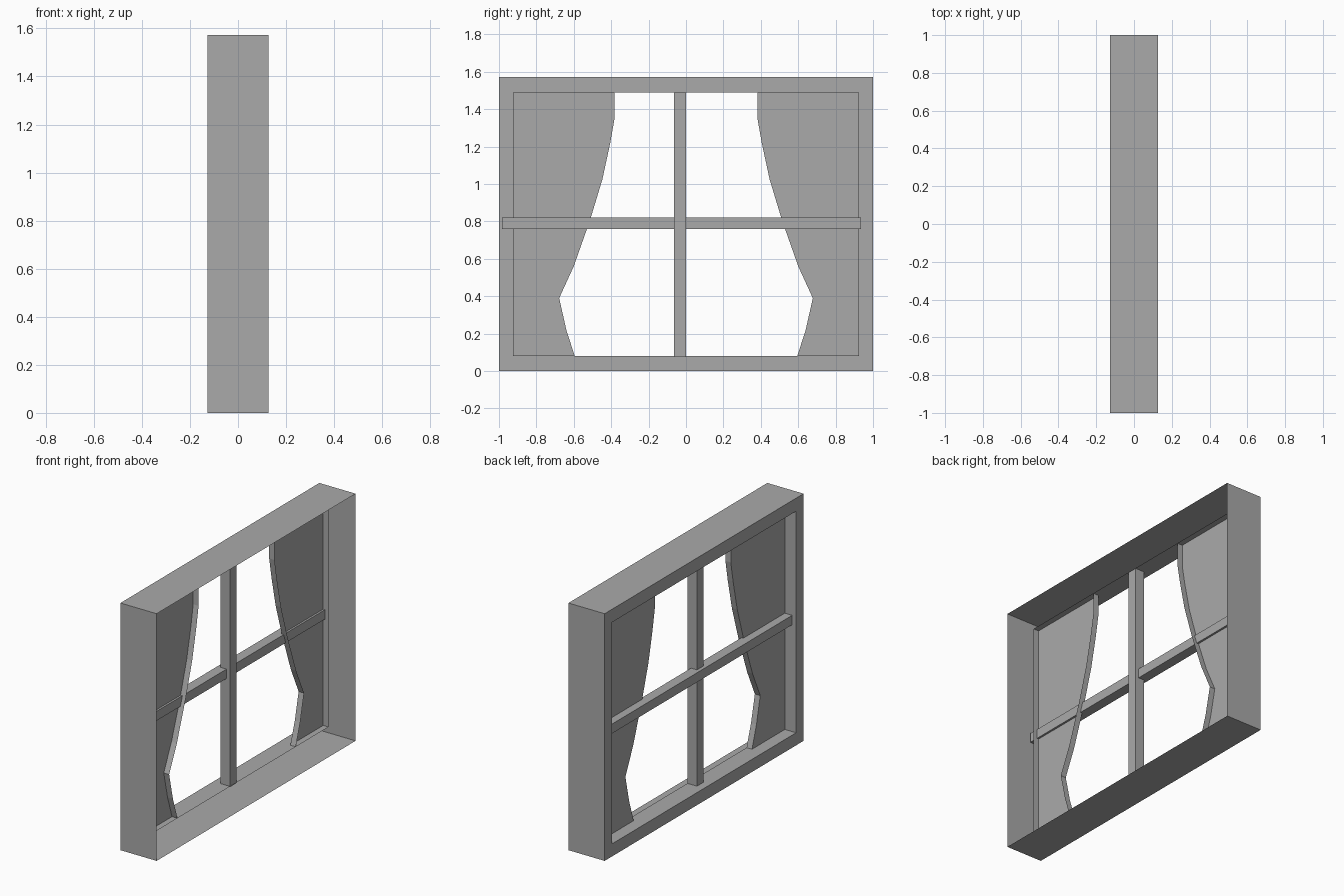
import bpy
import bmesh

cube = bpy.data.objects.get("Cube")
if cube:
    bpy.data.objects.remove(cube, do_unlink=True)

grey = bpy.data.materials.new("plain_grey")
grey.use_nodes = True
colour = (0.4, 0.4, 0.4, 1)
grey.diffuse_color = colour
grey.node_tree.nodes["Principled BSDF"].inputs["Base Color"].default_value = colour

HALF_DEPTH = 0.1275   # outer casing depth
HEIGHT = 1.573
RIM = -0.01           # free edge of the inner lip and curtain hems
SHEET = -0.048        # plane of the curtain cloth
IN_Y, IN_LOW, IN_TOP = 0.925, 0.08, 1.49


def finish(name, bm):
    mesh = bpy.data.meshes.new(name)
    bm.to_mesh(mesh)
    bm.free()
    mesh.materials.append(grey)
    obj = bpy.data.objects.new(name, mesh)
    bpy.context.collection.objects.link(obj)
    return obj


def loop(bm, points, x):
    return [bm.verts.new((x, y, z)) for y, z in points]


def bridge(bm, a, b, closed=True):
    n = len(a)
    for i in range(n if closed else n - 1):
        j = (i + 1) % n
        bm.faces.new((a[i], a[j], b[j], b[i]))


def rectangle(y, low, top):
    return [(-y, low), (y, low), (y, top), (-y, top)]


def box(name, xs, ys, zs):
    bm = bmesh.new()
    bmesh.ops.create_cube(bm, size=1)
    for v in bm.verts:
        v.co = [r[0] if c < 0 else r[1] for c, r in zip(v.co, (xs, ys, zs))]
    return finish(name, bm)


# Casing: outer wall, flat border and inner lip, open on the +x side
bm = bmesh.new()
outer = rectangle(1, 0, HEIGHT)
inner = rectangle(IN_Y, IN_LOW, IN_TOP)
rings = [loop(bm, outer, HALF_DEPTH), loop(bm, outer, -HALF_DEPTH),
         loop(bm, inner, -HALF_DEPTH), loop(bm, inner, RIM)]
for a, b in zip(rings, rings[1:]):
    bridge(bm, a, b)
bmesh.ops.recalc_face_normals(bm, faces=bm.faces)
finish("window_casing", bm)

# Curtains: a flat sheet with a hem along its draped edge
drape = [(0.382, IN_TOP), (0.382, 1.35), (0.405, 1.22), (0.447, 1.025),
         (0.512, 0.81), (0.6, 0.56), (0.678, 0.39), (0.64, 0.22), (0.595, IN_LOW)]
for name, side in (("left_curtain", 1), ("right_curtain", -1)):
    bm = bmesh.new()
    edge = [(side * y, z) for y, z in drape]
    back = loop(bm, edge, SHEET)
    wall = loop(bm, [(side * IN_Y, z) for y, z in drape], SHEET)
    bridge(bm, back, wall, closed=False)
    bridge(bm, back, loop(bm, edge, RIM), closed=False)
    bmesh.ops.recalc_face_normals(bm, faces=bm.faces)
    finish(name, bm)

# Glazing bars
box("upright_bar", (-0.077, -0.012), (-0.065, 0), (0.075, IN_TOP))
box("cross_bar", (-0.1, -0.035), (-0.985, 0.935), (0.76, 0.82))
